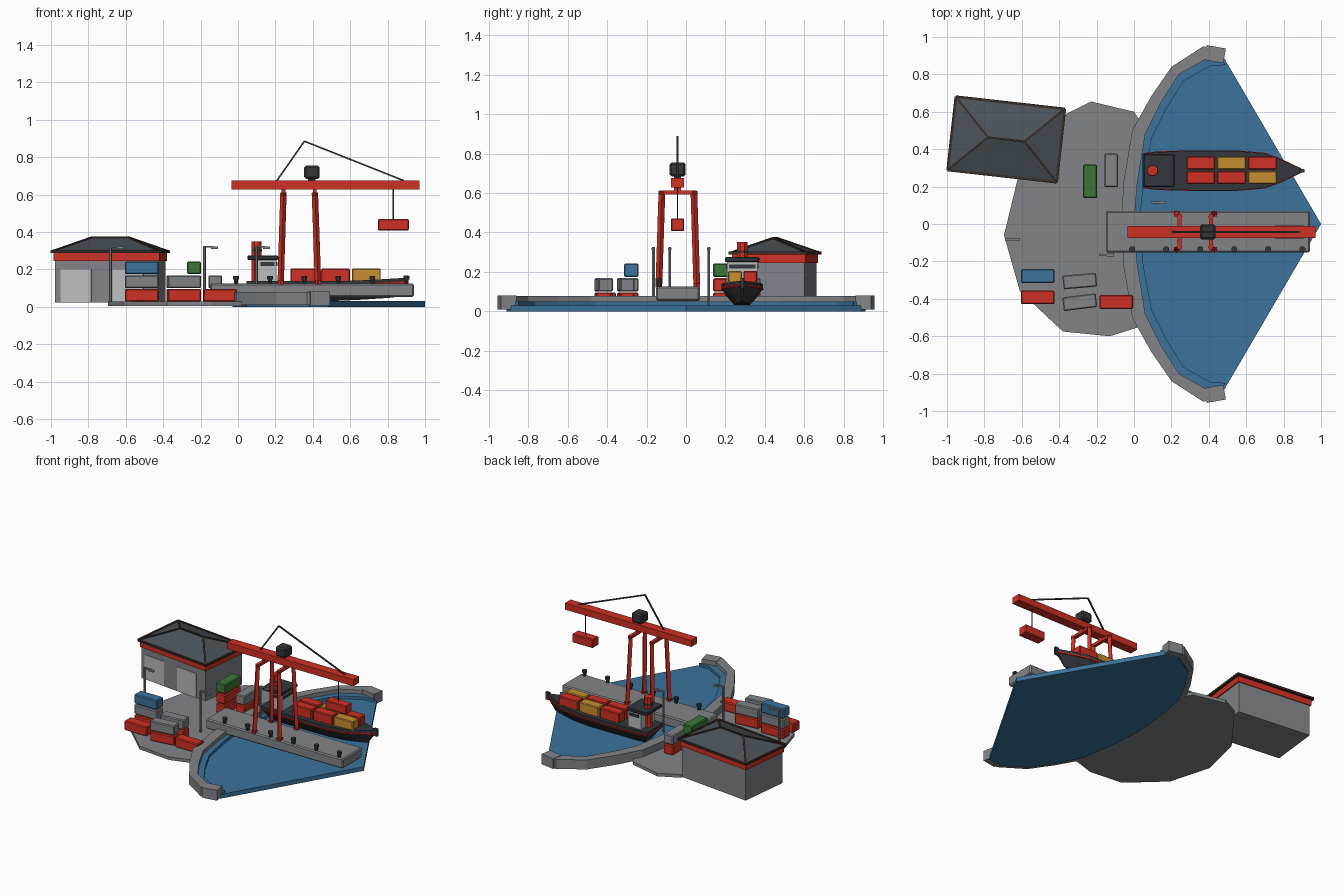
import bpy, bmesh, math
from mathutils import Vector, Matrix

if "Cube" in bpy.data.objects:
    bpy.data.objects.remove(bpy.data.objects["Cube"])

def mat(name, r, g, b):
    m = bpy.data.materials.new(name)
    m.diffuse_color = (r, g, b, 1)
    m.use_nodes = True
    m.node_tree.nodes["Principled BSDF"].inputs["Base Color"].default_value = m.diffuse_color
    return m

CONCRETE = mat("concrete grey", .22, .23, .25)
WATER = mat("water blue", .045, .17, .33)
RED = mat("crane red", .62, .03, .018)
DARK = mat("dark charcoal", .033, .038, .045)
SLATE = mat("roof slate", .07, .085, .098)
BROWN = mat("roof trim brown", .04, .025, .02)
PALE = mat("pale grey", .5, .51, .52)
GOLD = mat("container gold", .56, .27, .03)
GREEN = mat("container green", .045, .18, .04)

def finish(name, bm, *mats):
    bmesh.ops.recalc_face_normals(bm, faces=bm.faces)
    me = bpy.data.meshes.new(name)
    bm.to_mesh(me)
    bm.free()
    for m in mats:
        me.materials.append(m)
    ob = bpy.data.objects.new(name, me)
    bpy.context.collection.objects.link(ob)
    return ob

def box(name, m, x0, x1, y0, y1, z0, z1, rot=0, bevel=0):
    bm = bmesh.new()
    bmesh.ops.create_cube(bm, size=1)
    bmesh.ops.scale(bm, vec=(x1 - x0, y1 - y0, z1 - z0), verts=bm.verts)
    if bevel:
        bmesh.ops.bevel(bm, geom=bm.edges[:], offset=bevel, segments=1, affect='EDGES')
    ob = finish(name, bm, m)
    ob.location = ((x0 + x1) / 2, (y0 + y1) / 2, (z0 + z1) / 2)
    ob.rotation_euler.z = math.radians(rot)
    return ob

def prism(name, m, pts, z0, z1):
    bm = bmesh.new()
    f = bm.faces.new([bm.verts.new((x, y, z0)) for x, y in pts])
    ext = bmesh.ops.extrude_face_region(bm, geom=[f], use_keep_orig=True)
    bmesh.ops.translate(bm, vec=(0, 0, z1 - z0),
                        verts=[v for v in ext['geom'] if isinstance(v, bmesh.types.BMVert)])
    return finish(name, bm, m)

def rod(name, m, a, b, r, sides=4, r2=None):
    a, b = Vector(a), Vector(b)
    d = b - a
    bm = bmesh.new()
    bmesh.ops.create_cone(bm, cap_ends=True, segments=sides, radius1=r,
                          radius2=r if r2 is None else r2, depth=d.length)
    bmesh.ops.rotate(bm, matrix=Matrix.Rotation(math.pi / sides, 3, 'Z'), verts=bm.verts)
    q = d.to_track_quat('Z', 'Y').to_matrix()
    bmesh.ops.rotate(bm, matrix=q, verts=bm.verts)
    bmesh.ops.translate(bm, vec=(a + b) / 2, verts=bm.verts)
    return finish(name, bm, m)

def both(half):
    """Mirror a half outline (first point on y = 0) into a full one."""
    return [(x, -y) for x, y in half[:0:-1]] + half

# Ground, water, stepped water edge and curved quay wall
prism("yard_ground", CONCRETE, [(-.23, .655), (0, .6), (.1, .45), (.1, -.45), (.03, -.55), (-.13, -.6),
      (-.38, -.575), (-.61, -.36), (-.695, -.06), (-.62, .25), (-.36, .59)], .005, .027)
outer = [(-.07, 0), (-.055, .23), (-.01, .5), (.09, .68), (.2, .84), (.37, .95), (.485, .925)]
inner = [(0, 0), (.018, .22), (.06, .48), (.145, .65), (.24, .8), (.39, .885), (.48, .865)]
step = [(.03, 0), (.05, .22), (.095, .46), (.175, .62), (.265, .765), (.41, .845), (.49, .85)]
sea = [(-.03, 0), (-.015, .22), (.03, .49), (.12, .66), (.22, .81), (.38, .91), (.48, .89)]
prism("harbour_water", WATER, both(sea) + [(1, 0)], 0, .03)
prism("water_edge_step", WATER, both(inner) + both(step)[::-1], .01, .05)
prism("quay_wall", CONCRETE, both(outer) + both(inner)[::-1], .01, .078)
for s in (1, -1):
    box("quay_end_block", CONCRETE, .38, .485, s * .908 - .04, s * .908 + .04, .008, .081, -10 * s)

# Pier with bollards
box("pier", CONCRETE, -.15, .94, -.152, .07, .053, .125, bevel=.008)
for i in range(6):
    x = -.01 + i * .182
    rod("bollard", DARK, (x, -.135, .12), (x, -.135, .15), .012, 8)
    rod("bollard_cap", DARK, (x, -.135, .147), (x, -.135, .165), .017, 8)

# Gantry crane
for x, tx in ((.228, .243), (.428, .411)):
    for y, ty in ((-.138, -.122), (.055, .04)):
        rod("crane_leg", RED, (x, y, .12), (tx, ty, .61), .017)
        rod("crane_foot", RED, (x, y, .12), (x, y, .14), .021)
    box("crane_crossbeam", RED, tx - .011, tx + .011, -.135, .053, .592, .612)
    box("boom_support", RED, tx - .01, tx + .01, -.06, -.026, .605, .635)
box("crane_boom", RED, -.035, .97, -.075, -.01, .628, .675)
box("crane_cab", DARK, .353, .437, -.083, -.002, .684, .754, bevel=.01)
box("cab_mount", DARK, .375, .415, -.06, -.025, .67, .69)
for p in ((.205, -.043, .67), (.885, -.043, .675)):
    rod("boom_stay", DARK, p, (.355, -.043, .885), .006)
rod("hoist_cable", DARK, (.83, -.043, .46), (.83, -.043, .64), .004)

# Containers: colour, centre x, centre y, stack level, rotation
def container(m, x, y, z, rot=0):
    box("container", m, x - .09, x + .09, y - .037, y + .037, z, z + .068, rot, .006)

container(RED, -.515, -.278, .027)
container(CONCRETE, -.515, -.278, .1)
container(BLUE := WATER, -.515, -.278, .174)
container(RED, -.515, -.392, .027)
container(RED, -.095, -.417, .027)
for y, r in ((-.305, 5), (-.418, 7)):
    container(RED, -.29, y, .027, r)
    container(CONCRETE, -.29, y, .1, r)
container(RED, -.235, .228, .027, 90)
container(RED, -.235, .228, .1, 90)
container(GREEN, -.235, .228, .174, 90)
container(RED, -.122, .287, .027, 90)
container(CONCRETE, -.122, .287, .1, 90)
box("hanging_container", RED, .748, .913, -.077, -.009, .408, .47, bevel=.005)

# Lamp posts
for x, y in ((-.683, -.083), (-.18, -.165), (.098, .115)):
    rod("lamp_post", CONCRETE, (x, y, .02), (x, y, .325), .008, 6)
    box("lamp_arm", CONCRETE, x - .006, x + .05, y - .005, y + .005, .316, .326)
    box("lamp_head", CONCRETE, x + .035, x + .072, y - .009, y + .009, .31, .322)

# Ship hull: lofted rings from keel to deck, with a red band by height
CY = .285
stations = [(.045, .09), (.13, .1), (.3, .105), (.55, .105), (.7, .092), (.79, .058), (.895, .008)]
levels = [(.032, .38, .86), (.075, .75, .93), (.108, .96, .985), (.12, 1, 1), (.137, 1, 1)]
bm = bmesh.new()
rings = []
for z, w, l in levels:
    half = [(.46 + (x - .46) * l, hw * w, z + max(0, x - .6) * .06) for x, hw in stations]
    pts = half + [(x, -h, zz) for x, h, zz in half[::-1]]
    rings.append([bm.verts.new((x, CY + h, zz)) for x, h, zz in pts])
n = len(rings[0])
for k in range(len(rings) - 1):
    for i in range(n):
        j = (i + 1) % n
        f = bm.faces.new((rings[k][i], rings[k][j], rings[k + 1][j], rings[k + 1][i]))
        f.material_index = 1 if k == 2 else 0
for ring in (rings[0], rings[-1]):
    for i in range(n // 2 - 1):
        bm.faces.new((ring[i], ring[i + 1], ring[n - 2 - i], ring[n - 1 - i]))
finish("ship_hull", bm, DARK, RED)
for s in (1, -1):
    for (xa, ha), (xb, hb) in zip(stations, stations[1:]):
        za, zb = (.112 + max(0, x - .6) * .06 for x in (xa, xb))
        rod("hull_rail", RED, (xa, CY + s * ha, za), (xb, CY + s * hb, zb), .005)
box("bow_post", DARK, .885, .912, CY - .009, CY + .009, .115, .168)

# Ship bridge and funnel
box("bridge_house", PALE, .105, .207, .208, .362, .13, .25)
box("bridge_roof", DARK, .05, .216, .197, .373, .25, .274, bevel=.005)
box("bridge_windows", DARK, .204, .21, .217, .353, .218, .238)
for y in (.206, .364):
    box("bridge_side_window", DARK, .12, .195, y - .003, y + .003, .218, .238)
rod("funnel", RED, (.1, CY, .13), (.1, CY, .35), .029, 8)
rod("funnel_band", DARK, (.1, CY, .295), (.1, CY, .308), .031, 8)
for row, colours in enumerate(((RED, RED, GOLD), (RED, GOLD, RED))):
    for i, m in enumerate(colours):
        x, y = .28 + i * .165, .214 + row * .077
        box("ship_container", m, x, x + .153, y, y + .069, .132, .205, bevel=.005)

# Warehouse, turned slightly; parts placed in its own frame
ROT = -6.4
def place(x, y, z=0):
    return Vector((-.683, .452, z)) + Matrix.Rotation(math.radians(ROT), 3, 'Z') @ Vector((x, y, 0))

def wbox(name, m, x0, x1, y0, y1, z0, z1):
    c = place((x0 + x1) / 2, (y0 + y1) / 2)
    w, d = (x1 - x0) / 2, (y1 - y0) / 2
    return box(name, m, c.x - w, c.x + w, c.y - d, c.y + d, z0, z1, ROT)

wbox("warehouse_walls", CONCRETE, -.277, .277, -.18, .18, .022, .25)
wbox("warehouse_band", RED, -.285, .285, -.188, .188, .245, .287)
for x in (-.165, .115):
    wbox("warehouse_door", PALE, x - .083, x + .083, -.184, -.178, .025, .2)

# Hipped roof with trim rods on every edge
W, D, R = .293, .197, .098
corners = [(-W, -D), (W, -D), (W, D), (-W, D)]
eave = [place(x, y, .295) for x, y in corners]
ridge = [place(-R, 0, .37), place(R, 0, .37)]
bm = bmesh.new()
a, b, c, d, e, f = [bm.verts.new(p) for p in eave + ridge]
for face in ((a, b, f, e), (b, c, f), (c, d, e, f), (d, a, e), (a, d, c, b)):
    bm.faces.new(face)
finish("warehouse_roof", bm, SLATE)
for i in range(4):
    rod("roof_eave_trim", BROWN, eave[i], eave[(i + 1) % 4], .01)
    rod("roof_hip_trim", BROWN, eave[i], ridge[i in (1, 2)], .008)
rod("roof_ridge_trim", BROWN, ridge[0], ridge[1], .008)
